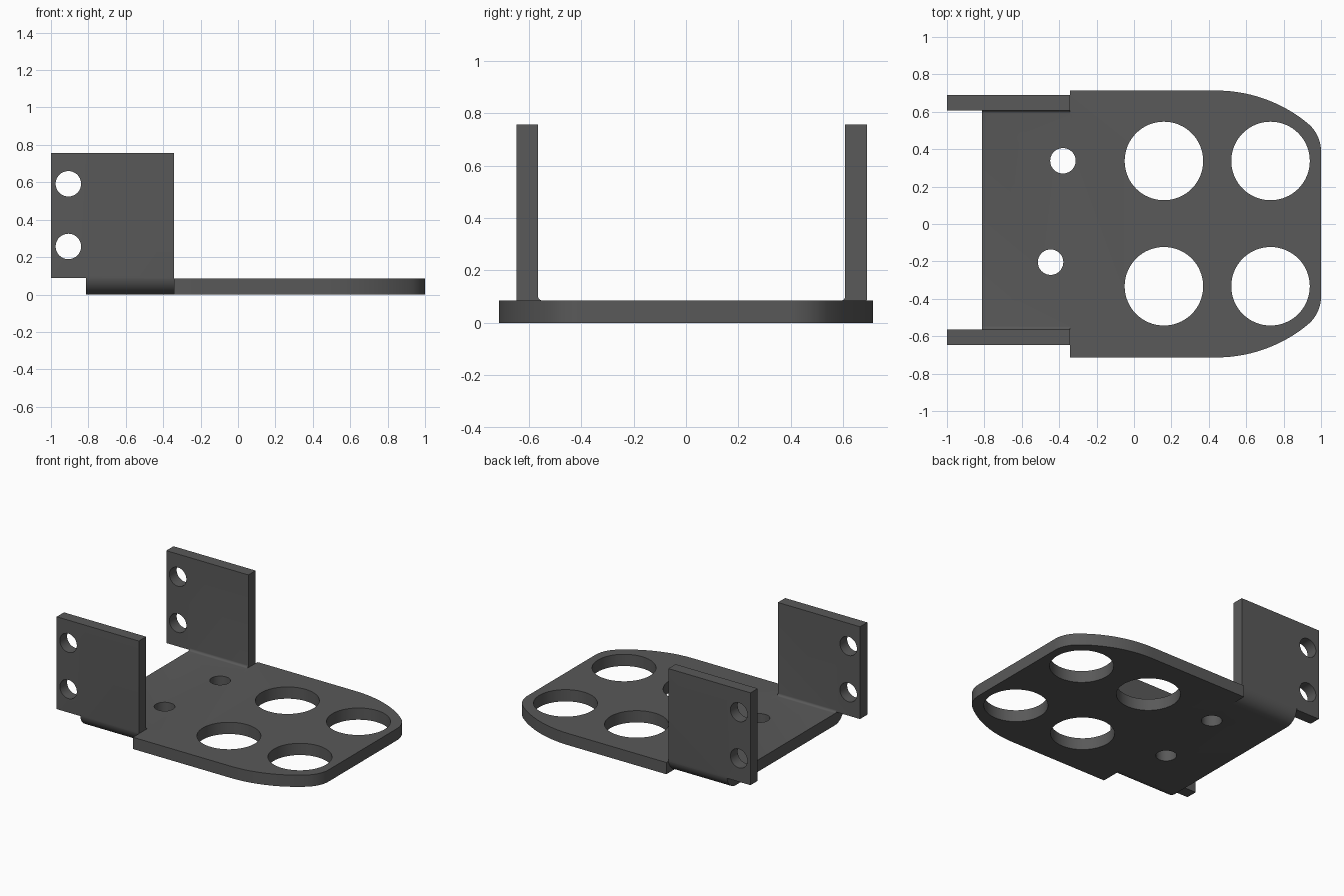
import bpy, bmesh
from math import cos, sin, radians, pi
from mathutils import Vector

if "Cube" in bpy.data.objects:
    bpy.data.objects.remove(bpy.data.objects["Cube"])

T = 0.085            # sheet thickness
RI, RO = 0.017, 0.10 # inner and outer bend radius
TOP = 0.757


def prism(name, pts, axis, lo, hi):
    """Extrude a 2D outline along an axis: z uses (x,y), x uses (y,z), y uses (x,z)."""
    def at(p, d):
        return {'z': (p[0], p[1], d), 'x': (d, p[0], p[1]), 'y': (p[0], d, p[1])}[axis]
    bm = bmesh.new()
    a = [bm.verts.new(at(p, lo)) for p in pts]
    b = [bm.verts.new(at(p, hi)) for p in pts]
    bm.faces.new(a)
    bm.faces.new(b)
    n = len(pts)
    for i in range(n):
        bm.faces.new((a[i], a[(i + 1) % n], b[(i + 1) % n], b[i]))
    bmesh.ops.recalc_face_normals(bm, faces=bm.faces)
    me = bpy.data.meshes.new(name)
    bm.to_mesh(me)
    bm.free()
    ob = bpy.data.objects.new(name, me)
    bpy.context.collection.objects.link(ob)
    return ob


def arc(cx, cy, r, a0, a1, n):
    return [(cx + r * cos(radians(a0 + (a1 - a0) * i / n)),
             cy + r * sin(radians(a0 + (a1 - a0) * i / n))) for i in range(n + 1)]


def circle(cx, cy, r, n=64):
    return arc(cx, cy, r, 0, 360, n)[:-1]


def combine(target, other, op):
    other.hide_render = True
    m = target.modifiers.new(op, 'BOOLEAN')
    m.object, m.operation, m.solver = other, op, 'EXACT'
    bpy.context.view_layer.objects.active = target
    bpy.ops.object.modifier_apply(modifier=m.name)
    bpy.data.objects.remove(other)


# Base plate with tapered, rounded nose
half = (arc(1 - 0.194, 0.388, 0.194, 0, 50.6, 10)
        + arc(0.44, -0.0565, 0.77, 50.6, 90, 14)[1:] + [(-0.342, 0.713)])
outline = half + [(x, -y) for x, y in reversed(half)]
bracket = prism("bracket", outline, 'z', 0, T)

# Bent U section: floor, rounded bends and upright walls
L, R = -0.647, 0.69
W = RO - RI
section = (arc(R - RO, RO, RO, -90, 0, 10) + [(R, TOP), (R - W, TOP)]
           + arc(R - RO, T + RI, RI, 0, -90, 6)
           + arc(L + RO, T + RI, RI, 270, 180, 6) + [(L + W, TOP), (L, TOP)]
           + arc(L + RO, RO, RO, 180, 270, 10))
combine(bracket, prism("bent_channel", section, 'x', -0.812, -0.342), 'UNION')

# Wall ears reaching past the floor
for y0 in (L, R - W):
    ear = [(y0, 0.088), (y0 + W, 0.088), (y0 + W, TOP), (y0, TOP)]
    combine(bracket, prism("wall_ear", ear, 'x', -1, -0.812), 'UNION')

# Holes through the floor and through both walls
floor_holes = [(x, y, 0.21) for x in (0.16, 0.73) for y in (0.337, -0.333)]
floor_holes += [(-0.38, 0.338, 0.068), (-0.446, -0.204, 0.068)]
for h in floor_holes:
    combine(bracket, prism("hole_cutter", circle(*h), 'z', -0.1, 0.2), 'DIFFERENCE')
for z in (0.592, 0.257):
    combine(bracket, prism("hole_cutter", circle(-0.907, z, 0.068), 'y', -1, 1), 'DIFFERENCE')

# Dark grey finish and shading
mat = bpy.data.materials.new("dark_grey")
mat.diffuse_color = (0.1, 0.1, 0.1, 1)
mat.use_nodes = True
mat.node_tree.nodes["Principled BSDF"].inputs["Base Color"].default_value = mat.diffuse_color
bracket.data.materials.clear()
bracket.data.materials.append(mat)
bpy.ops.object.select_all(action='DESELECT')
bracket.select_set(True)
bpy.context.view_layer.objects.active = bracket
bpy.ops.object.shade_smooth_by_angle(angle=radians(30))
